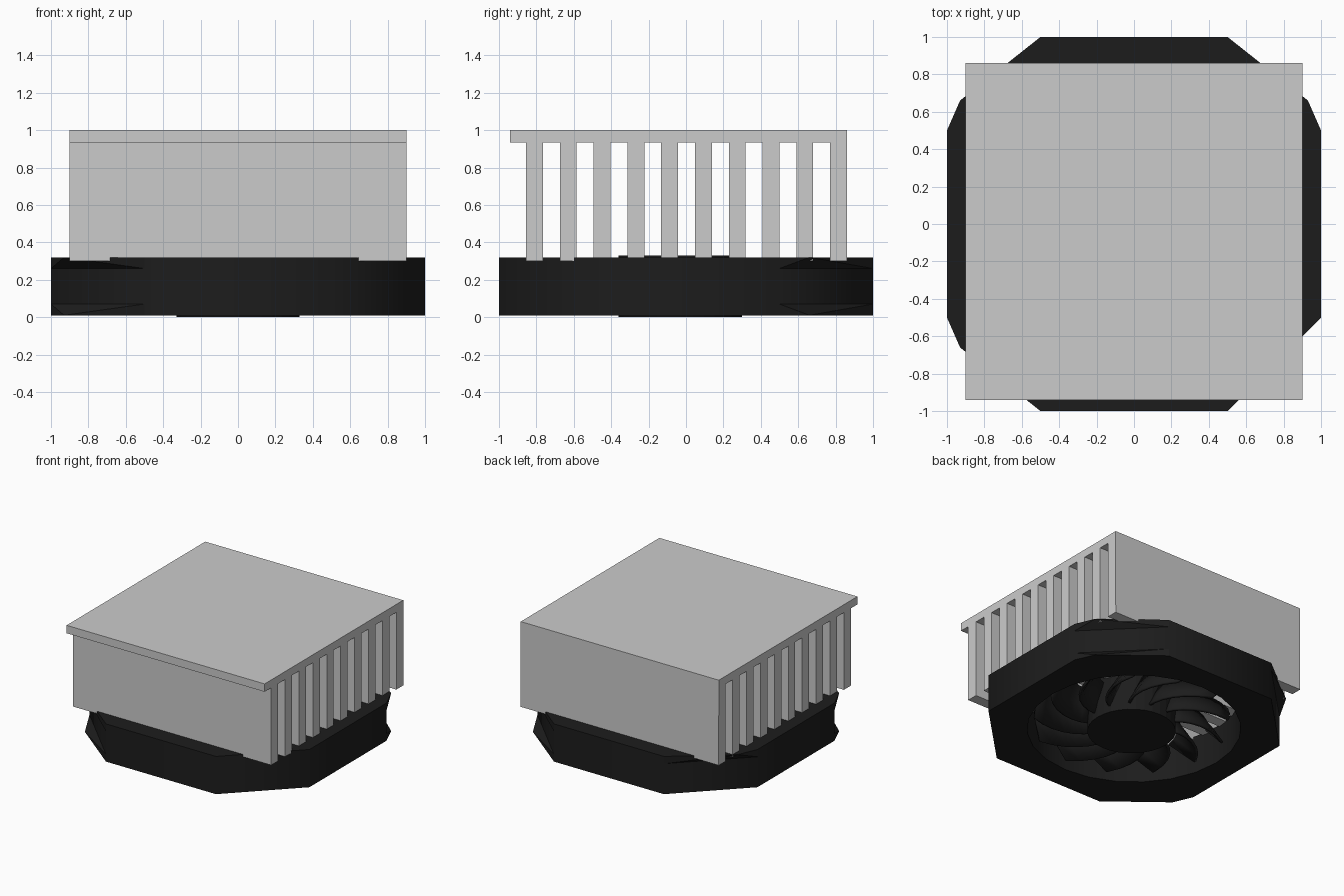
import bpy, bmesh
from math import sin, cos, pi, radians

if "Cube" in bpy.data.objects:
    bpy.data.objects.remove(bpy.data.objects["Cube"])

black = bpy.data.materials.new("black_plastic")
black.diffuse_color = (0.012, 0.012, 0.012, 1)
black.use_nodes = True
black.node_tree.nodes["Principled BSDF"].inputs["Base Color"].default_value = black.diffuse_color


def mesh_object(name, verts, faces, mat=None):
    me = bpy.data.meshes.new(name)
    me.from_pydata(verts, [], faces)
    bm = bmesh.new()
    bm.from_mesh(me)
    bmesh.ops.recalc_face_normals(bm, faces=bm.faces)
    bm.to_mesh(me)
    bm.free()
    ob = bpy.data.objects.new(name, me)
    bpy.context.collection.objects.link(ob)
    if mat:
        me.materials.append(mat)
    return ob


def prism(name, profile, place, a, b, mat=None):
    """Extrude a closed 2D profile from a to b; place maps (u, v, w) to xyz."""
    n = len(profile)
    verts = [place(u, v, w) for w in (a, b) for u, v in profile]
    faces = [tuple(range(n)), tuple(range(n, 2 * n))]
    faces += [(i, (i + 1) % n, n + (i + 1) % n, n + i) for i in range(n)]
    return mesh_object(name, verts, faces, mat)


def circle(r, n, cx=0, cy=0):
    return [(cx + r * cos(2 * pi * i / n), cy + r * sin(2 * pi * i / n)) for i in range(n)]


# Heatsink: comb profile (y, z) extruded along x
FIN_BOTTOM, PLATE_BOTTOM = 0.30, 0.935
comb = [(0.86, 1.0), (-0.94, 1.0), (-0.94, PLATE_BOTTOM)]
for i in range(10):
    y = -0.855 + i * 0.1806
    comb += [(y, PLATE_BOTTOM), (y, FIN_BOTTOM), (y + 0.09, FIN_BOTTOM)]
    if i < 9:
        comb.append((y + 0.09, PLATE_BOTTOM))
prism("heatsink", comb, lambda u, v, w: (w, u, v), -0.9, 0.9)

# Fan frame: octagon with a round opening
Z0, Z1 = 0.01, 0.32
octagon = [(0.5, -1), (1, -0.5), (1, 0.5), (0.5, 1),
           (-0.5, 1), (-1, 0.5), (-1, -0.5), (-0.5, -1)]
cu = bpy.data.curves.new("fan_frame", 'CURVE')
cu.dimensions, cu.fill_mode, cu.extrude = '2D', 'BOTH', (Z1 - Z0) / 2
for pts in (octagon, circle(0.8, 24)):
    sp = cu.splines.new('POLY')
    sp.points.add(len(pts) - 1)
    for p, (x, y) in zip(sp.points, pts):
        p.co = (x, y, 0, 1)
    sp.use_cyclic_u = True
cu.materials.append(black)
frame = bpy.data.objects.new("fan_frame", cu)
frame.location.z = (Z0 + Z1) / 2
bpy.context.collection.objects.link(frame)
bpy.context.view_layer.objects.active = frame
frame.select_set(True)
bpy.ops.object.convert(target='MESH')
frame.select_set(False)


# Small pointed corner ears, tapering into the chamfered corners
def ear(name, sx, sy, z, dz):
    verts = [(0.5 * sx, sy, z), (0.93 * sx, 0.66 * sy, z), (sx, 0.5 * sy, z),
             (0.5 * sx, sy, z + dz), (sx, 0.5 * sy, z + dz)]
    mesh_object(name, verts, [(0, 1, 2), (0, 3, 1), (1, 4, 2), (3, 4, 1), (0, 2, 4, 3)], black)


for label, sx, sy in (("back_right", 1, 1), ("front_left", -1, -1), ("back_left", -1, 1)):
    ear("top_ear_" + label, sx, sy, Z1, -0.06)
    if label != "back_left":
        ear("bottom_ear_" + label, sx, sy, Z0, 0.06)

# Fan hub, slightly off centre
HY = -0.03
prism("fan_hub", circle(0.33, 32, 0, HY), lambda u, v, w: (u, v, w), 0.0, 0.33, black)

# Fan blades: pitched sheets sweeping round as they go outward
BLADES, STEPS = 13, 6
verts, faces = [], []
for b in range(BLADES):
    base = len(verts)
    for i in range(STEPS + 1):
        t = i / STEPS
        r = 0.31 + 0.42 * t
        mid = 2 * pi * b / BLADES + radians(32) * t ** 1.4
        for s in (-1, 0, 1):
            a = mid + s * radians(9)
            verts.append((r * cos(a), HY + r * sin(a), 0.165 + s * 0.11))
    for i in range(STEPS):
        for k in (0, 1):
            q = base + 3 * i + k
            faces.append((q, q + 1, q + 4, q + 3))
blades = mesh_object("fan_blades", verts, faces, black)
solid = blades.modifiers.new("thickness", 'SOLIDIFY')
solid.thickness, solid.offset = 0.02, 0

# Smooth the blades, keep edges sharp
bpy.context.view_layer.objects.active = blades
blades.select_set(True)
bpy.ops.object.shade_smooth_by_angle()
